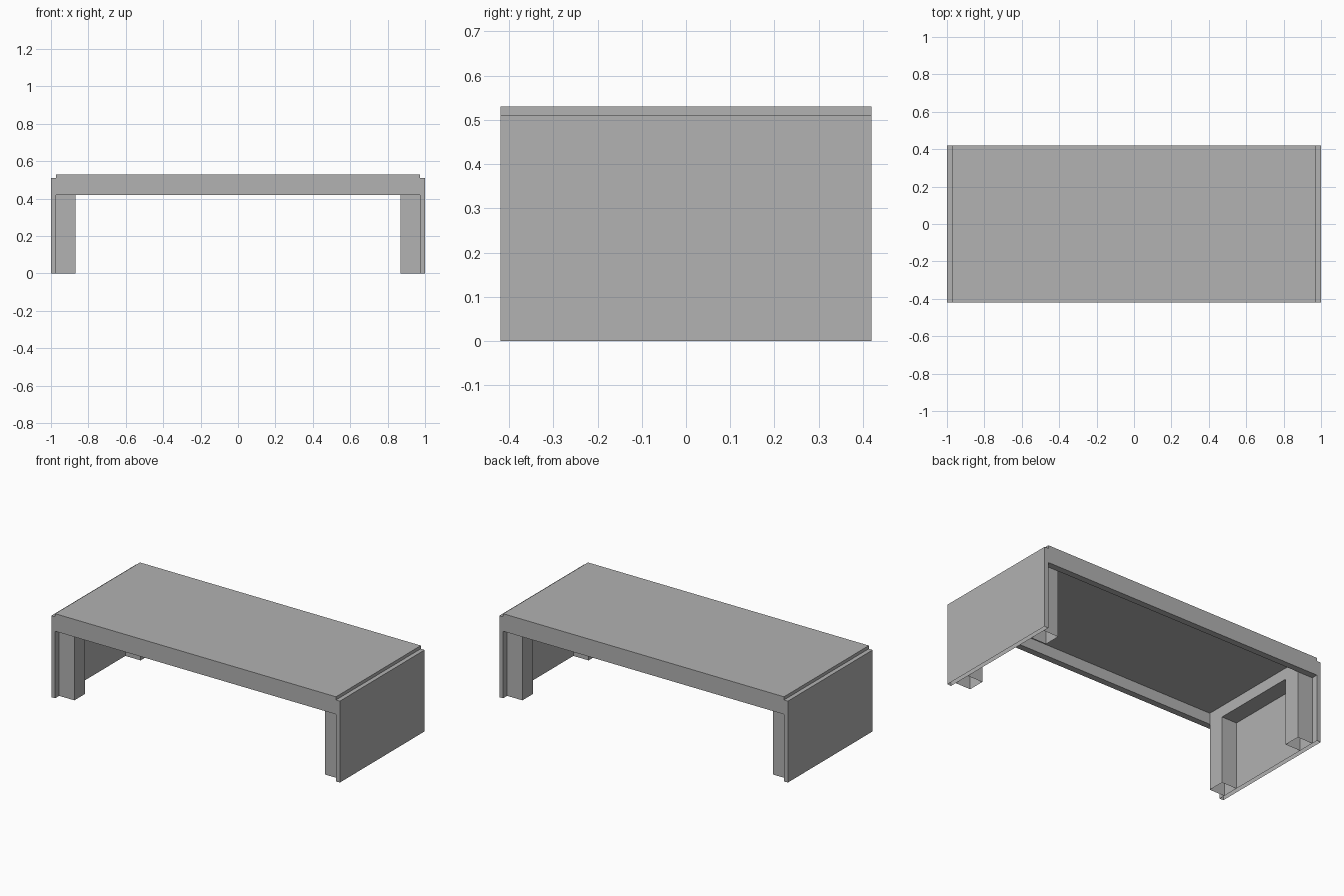
import bpy
import bmesh

if "Cube" in bpy.data.objects:
    bpy.data.objects.remove(bpy.data.objects["Cube"], do_unlink=True)

grey = bpy.data.materials.new("plain_grey")
grey.use_nodes = True
COLOUR = (0.445, 0.445, 0.445, 1)
grey.diffuse_color = COLOUR
grey.node_tree.nodes["Principled BSDF"].inputs["Base Color"].default_value = COLOUR

HALF_X, HALF_Y = 1.0, 0.42
INNER_X = 0.973          # inside of the end panels
LEG_X = 0.868            # inside of the legs
RAIL_Y = 0.38            # inside of the long rails
LEG_Y = 0.275            # inside of the legs, across the depth
RAIL_Z, BOARD_Z, TOP_Z = 0.42, 0.49, 0.53


def box(name, x, y, z, open_bottom=False):
    """Box between the given (low, high) pairs."""
    x, y, z = sorted(x), sorted(y), sorted(z)
    bm = bmesh.new()
    bmesh.ops.create_cube(bm, size=1)
    for v in bm.verts:
        v.co = [r[1] if c > 0 else r[0] for c, r in zip(v.co, (x, y, z))]
    bm.normal_update()
    if open_bottom:
        floor = [f for f in bm.faces if f.normal.z < -0.5]
        bmesh.ops.delete(bm, geom=floor, context='FACES_ONLY')
    mesh = bpy.data.meshes.new(name)
    bm.to_mesh(mesh)
    bm.free()
    mesh.materials.append(grey)
    obj = bpy.data.objects.new(name, mesh)
    bpy.context.collection.objects.link(obj)


# Table top
box("table_top", (-INNER_X, INNER_X), (-HALF_Y, HALF_Y), (BOARD_Z, TOP_Z))

# Long rails under the front and back edges
for end, s in (("front", -1), ("back", 1)):
    box(end + "_rail", (-INNER_X, INNER_X), (s * RAIL_Y, s * HALF_Y), (RAIL_Z, BOARD_Z))

# End panels, end rails and legs
for side, sx in (("right", -1), ("left", 1)):
    box(side + "_panel", (sx * INNER_X, sx * HALF_X), (-HALF_Y, HALF_Y), (0, 0.51), True)
    box(side + "_end_rail", (sx * LEG_X, sx * INNER_X), (-LEG_Y, LEG_Y), (RAIL_Z, BOARD_Z))
    for end, sy in (("front", -1), ("back", 1)):
        box(f"{end}_{side}_leg", (sx * LEG_X, sx * INNER_X),
            (sy * LEG_Y, sy * RAIL_Y), (0, BOARD_Z), True)
